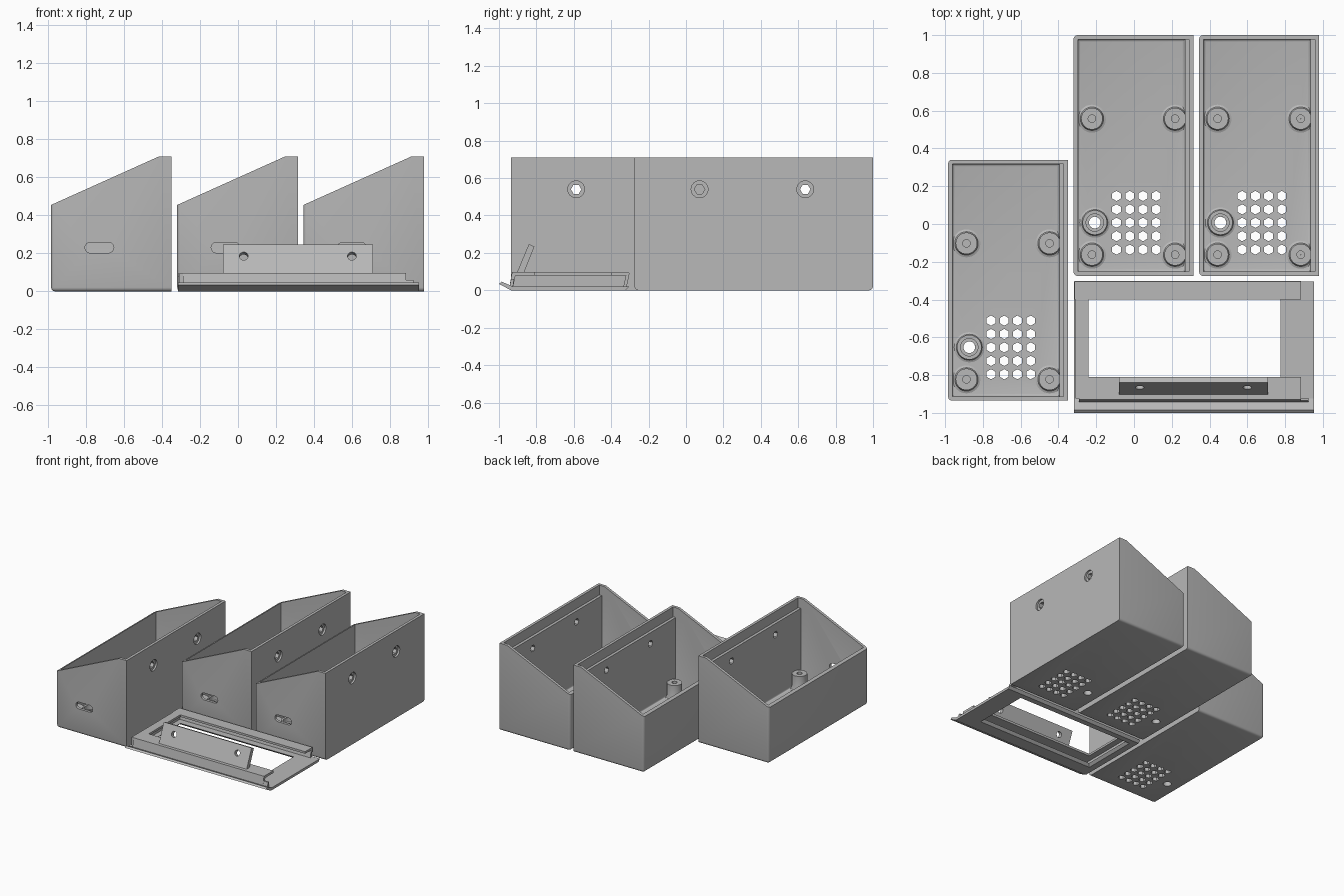
import bpy, bmesh, math
from mathutils import Matrix

if "Cube" in bpy.data.objects:
    bpy.data.objects.remove(bpy.data.objects["Cube"])

grey = bpy.data.materials.new("plain grey plastic")
grey.diffuse_color = (0.48, 0.48, 0.48, 1)
grey.use_nodes = True
grey.node_tree.nodes["Principled BSDF"].inputs["Base Color"].default_value = grey.diffuse_color


def finish(bm, name, smooth=False):
    bmesh.ops.recalc_face_normals(bm, faces=bm.faces)
    me = bpy.data.meshes.new(name)
    bm.to_mesh(me)
    bm.free()
    me.materials.append(grey)
    ob = bpy.data.objects.new(name, me)
    bpy.context.collection.objects.link(ob)
    if smooth:
        activate(ob)
        bpy.ops.object.shade_smooth_by_angle(angle=math.radians(35))
    return ob


def activate(ob):
    bpy.ops.object.select_all(action='DESELECT')
    ob.select_set(True)
    bpy.context.view_layer.objects.active = ob


def prism(name, profile, a, b, axis, bevel=0.0, pick=None):
    """Extrude an (x,z) profile along y, or a (y,z) profile along x."""
    bm = bmesh.new()
    put = (lambda p, t: (p[0], t, p[1])) if axis == 'y' else (lambda p, t: (t, p[0], p[1]))
    lo = [bm.verts.new(put(p, a)) for p in profile]
    hi = [bm.verts.new(put(p, b)) for p in profile]
    bm.faces.new(lo)
    bm.faces.new(hi)
    for i in range(len(lo)):
        j = (i + 1) % len(lo)
        bm.faces.new((lo[i], lo[j], hi[j], hi[i]))
    bmesh.ops.recalc_face_normals(bm, faces=bm.faces)
    if bevel:
        edges = [e for e in bm.edges if pick(e)]
        bmesh.ops.bevel(bm, geom=edges, offset=bevel, segments=3, profile=0.5, affect='EDGES')
    return finish(bm, name)


def block(name, x, y, z):
    return prism(name, [(x[0], z[0]), (x[1], z[0]), (x[1], z[1]), (x[0], z[1])], y[0], y[1], 'y')


def cylinder(r, depth, loc, rot=Matrix(), sides=24):
    bm = bmesh.new()
    bmesh.ops.create_cone(bm, cap_ends=True, segments=sides, radius1=r, radius2=r,
                          depth=depth, matrix=Matrix.Translation(loc) @ rot)
    return finish(bm, "cutter")


def lathe(name, profile, loc, steps=32):
    """Revolve a closed (r,z) profile around a vertical axis."""
    bm = bmesh.new()
    rings = [[bm.verts.new((loc[0] + r * math.cos(2 * math.pi * k / steps),
                            loc[1] + r * math.sin(2 * math.pi * k / steps), z))
              for r, z in profile] for k in range(steps)]
    n = len(profile)
    for k in range(steps):
        p, q = rings[k], rings[(k + 1) % steps]
        for i in range(n):
            j = (i + 1) % n
            bm.faces.new((p[i], p[j], q[j], q[i]))
    return finish(bm, name, True)


def cut(ob, cutters):
    for c in cutters:
        c.hide_render = True
        m = ob.modifiers.new("cut", 'BOOLEAN')
        m.operation, m.solver, m.object = 'DIFFERENCE', 'EXACT', c
        activate(ob)
        bpy.ops.object.modifier_apply(modifier=m.name)
        bpy.data.objects.remove(c)


W, L, FLOOR = 0.3175, 0.6375, 0.03
ALONG_X = Matrix.Rotation(math.pi / 2, 4, 'Y')
ALONG_Y = Matrix.Rotation(math.pi / 2, 4, 'X')


def rounded_shell(e):
    # bottom edges and the low-side upright corners, leaving the high side square
    a, b = e.verts[0].co, e.verts[1].co
    bottom = max(a.z, b.z) < 0.001 and min(a.x, b.x) < W - 0.001
    upright = max(a.x, b.x) < -W + 0.001 and abs(a.z - b.z) > 0.1
    return bottom or upright


def rounded_floor(e):
    return max(v.co.z for v in e.verts) < FLOOR + 0.001


def make_case(cx, cy):
    # sloped open-topped shell
    case = prism("case_shell", [(-W, 0), (W, 0), (W, 0.71), (0.25, 0.71), (-W, 0.455)],
                 -L, L, 'y', 0.02, rounded_shell)
    cavity = prism("cutter", [(-0.295, FLOOR), (0.272, FLOOR), (0.272, 0.9), (-0.295, 0.9)],
                   -0.615, 0.615, 'y', 0.014, rounded_floor)
    ledge = block("cutter", (0.2, 0.295), (-0.615, 0.615), (0.63, 0.9))
    cuts = [cavity, ledge]
    # screw holes in the tall wall
    for y in (-0.29, 0.275):
        cuts += [cylinder(0.045, 0.03, (W, y, 0.54), ALONG_X),
                 cylinder(0.028, 0.2, (W, y, 0.54), ALONG_X, 6)]
    # cable slot in the front wall
    slot = prism("cutter", [(-0.063 + s * 0.048 + 0.028 * math.cos(t), 0.23 + 0.028 * math.sin(t))
                            for s, base in ((1, -math.pi / 2), (-1, math.pi / 2))
                            for t in [base + k * math.pi / 8 for k in range(9)]],
                 -0.7, -0.55, 'y')
    cuts.append(slot)
    # hexagonal vents and the round floor opening
    for i in range(4):
        for j in range(5):
            cuts.append(cylinder(0.027, 0.2, (-0.09 + 0.07 * i, -0.498 + 0.071 * j, 0.0),
                                 sides=6))
    cuts.append(cylinder(0.031, 0.2, (-0.205, -0.355, 0)))
    cut(case, cuts)
    activate(case)
    bpy.ops.object.shade_smooth_by_angle(angle=math.radians(35))
    case.location = (cx, cy, 0)
    # mounting posts with flared feet
    post = [(0.074, 0.025), (0.074, 0.031), (0.062, 0.036), (0.057, 0.048), (0.057, 0.15),
            (0.02, 0.15), (0.02, 0.04), (0.0005, 0.04), (0.0005, 0.025)]
    for x in (-0.22, 0.22):
        for y in (-0.525, 0.195):
            lathe("mounting_post", post, (cx + x, cy + y))
    # collar around the floor opening
    lathe("floor_collar", [(0.08, 0.025), (0.08, 0.031), (0.069, 0.036), (0.065, 0.045),
                           (0.065, 0.08), (0.046, 0.08), (0.046, 0.045), (0.031, 0.045),
                           (0.031, 0.025)], (cx - 0.205, cy - 0.355))


for centre in ((-0.667, -0.2975), (-0.0025, 0.3625), (0.6625, 0.3625)):
    make_case(*centre)

# lid plate with upturned front lip and a window chamfered from below
plate = prism("lid_plate", [(-0.935, 0), (-0.325, 0), (-0.305, 0.02), (-0.925, 0.02),
                            (-0.985, 0.046), (-1.0, 0.034)], -0.317, 0.952, 'x')
bm = bmesh.new()
outline = lambda g, z: [bm.verts.new((x, y, z)) for x, y in
                        ((-0.24 - g, -0.81 - g), (0.77 + g, -0.81 - g),
                         (0.77 + g, -0.395 + g), (-0.24 - g, -0.395 + g))]
lo, hi = outline(0.035, -0.01), outline(-0.005, 0.03)
bm.faces.new(lo)
bm.faces.new(hi)
for i in range(4):
    j = (i + 1) % 4
    bm.faces.new((lo[i], lo[j], hi[j], hi[i]))
cut(plate, [finish(bm, "cutter")])

# channels that hold the display, open on the right
prism("lid_back_channel", [(-0.318, 0.015), (-0.302, 0.09), (-0.305, 0.095), (-0.40, 0.095),
                           (-0.40, 0.078), (-0.322, 0.078), (-0.336, 0.015)], -0.315, 0.885, 'x')
prism("lid_front_channel", [(-0.945, 0.015), (-0.93, 0.097), (-0.81, 0.097), (-0.81, 0.078),
                            (-0.912, 0.078), (-0.925, 0.015)], -0.29, 0.885, 'x')
prism("lid_front_rail", [(-0.945, 0.015), (-0.935, 0.06), (-0.92, 0.06), (-0.925, 0.015)],
      0.88, 0.925, 'x')
block("lid_left_wall", (-0.31, -0.29), (-0.925, -0.32), (0.015, 0.095))
block("lid_left_flange", (-0.30, -0.24), (-0.925, -0.35), (0.078, 0.095))

# tilted fixing tab with two screw holes
tab = prism("lid_tab", [(-0.908, 0.085), (-0.84, 0.247), (-0.81, 0.234), (-0.87, 0.085)],
            -0.08, 0.71, 'x')
tilt = Matrix.Rotation(math.atan2(0.068, 0.162), 4, 'X')
cut(tab, [cylinder(0.023, 0.2, (x, -0.852, 0.18), Matrix.Rotation(-math.atan2(0.068, 0.162), 4, 'X') @ ALONG_Y, 16)
          for x in (0.03, 0.6)])
